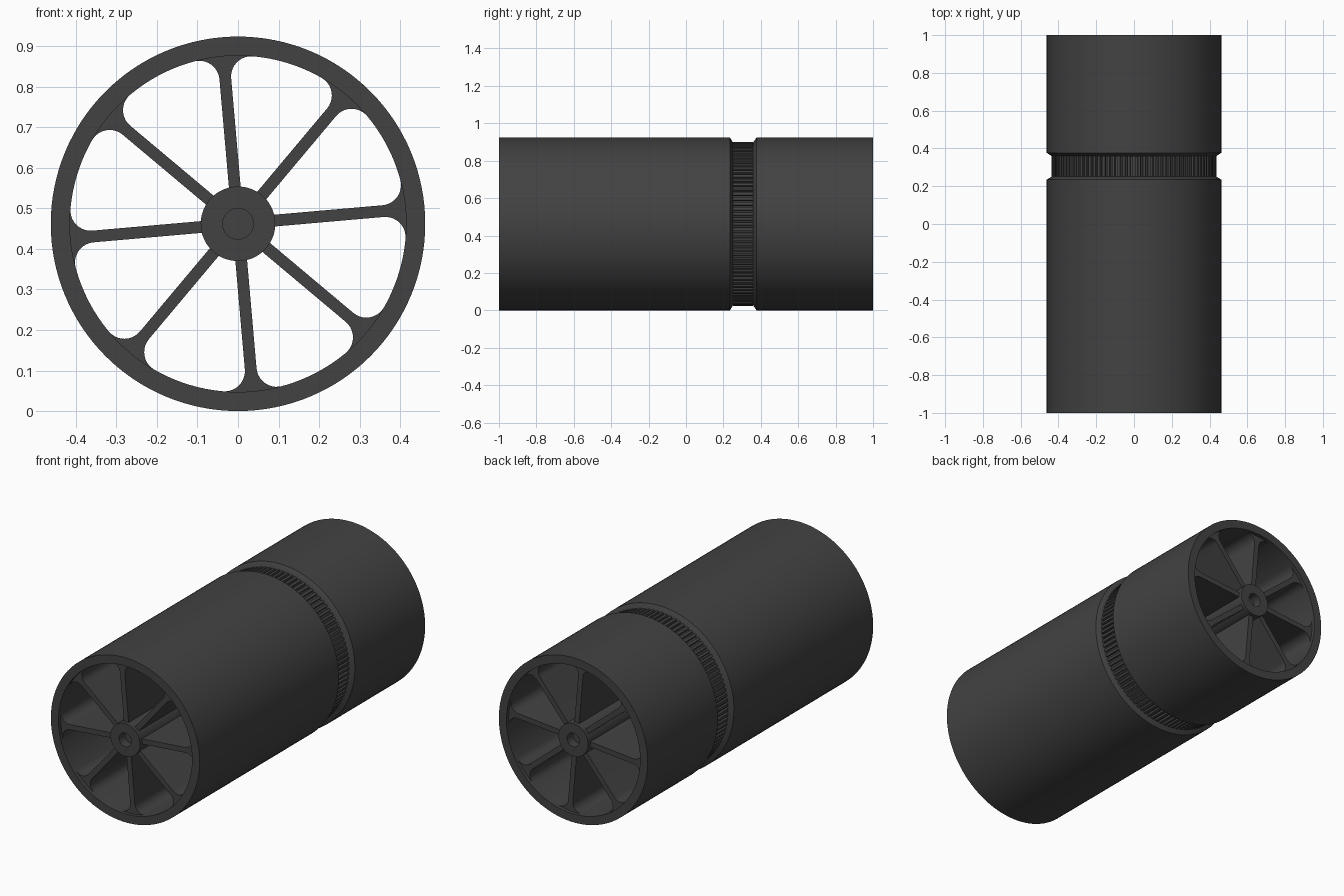
import bpy, bmesh, math
from mathutils import Matrix, Vector

if "Cube" in bpy.data.objects:
    bpy.data.objects.remove(bpy.data.objects["Cube"])

R, RIM, HUB, BORE = 0.462, 0.415, 0.092, 0.038
CENTRE = Vector((0, 0, R))

dark = bpy.data.materials.new("dark grey")
dark.diffuse_color = (0.055, 0.055, 0.055, 1)
dark.use_nodes = True
dark.node_tree.nodes["Principled BSDF"].inputs["Base Color"].default_value = dark.diffuse_color


def finish(name, bm, smooth=True):
    """Turn a bmesh around the y axis into a finished object at axle height."""
    bmesh.ops.recalc_face_normals(bm, faces=bm.faces)
    bmesh.ops.translate(bm, verts=bm.verts, vec=CENTRE)
    me = bpy.data.meshes.new(name)
    bm.to_mesh(me)
    bm.free()
    me.materials.append(dark)
    ob = bpy.data.objects.new(name, me)
    bpy.context.collection.objects.link(ob)
    if smooth:
        bpy.ops.object.select_all(action='DESELECT')
        ob.select_set(True)
        bpy.context.view_layer.objects.active = ob
        bpy.ops.object.shade_smooth_by_angle(angle=math.radians(30))
    return ob


def lathe(name, profile, steps, closed):
    """Spin (y, radius) points about the y axis."""
    bm = bmesh.new()
    vs = [bm.verts.new((r, y, 0)) for y, r in profile]
    pairs = list(zip(vs, vs[1:])) + ([(vs[-1], vs[0])] if closed else [])
    edges = [bm.edges.new(p) for p in pairs]
    bmesh.ops.spin(bm, geom=vs + edges, cent=(0, 0, 0), axis=(0, 1, 0),
                   angle=2 * math.pi, steps=steps, use_merge=False)
    bmesh.ops.remove_doubles(bm, verts=bm.verts, dist=1e-5)
    return finish(name, bm)


def prism(bm, outline, y0, y1, angle):
    """Extrude an (x, z) outline along y, turned about the axle."""
    rot = Matrix.Rotation(-angle, 3, 'Y')
    rings = [[bm.verts.new(rot @ Vector((u, y, v))) for u, v in outline] for y in (y0, y1)]
    n = len(outline)
    bm.faces.new(rings[0])
    bm.faces.new(rings[1][::-1])
    for i in range(n):
        j = (i + 1) % n
        bm.faces.new((rings[0][i], rings[1][i], rings[1][j], rings[0][j]))


# Outer drum with a chamfered belt groove
lathe("drum_shell", [(-1, RIM), (-1, R), (0.235, R), (0.25, 0.437), (0.252, 0.426),
                     (0.358, 0.426), (0.36, 0.437), (0.377, R), (1, R), (1, RIM)], 128, True)

# Hub with a blind bore at each end
lathe("hub", [(-0.95, 0), (-0.95, BORE), (-1, BORE), (-1, HUB),
              (1, HUB), (1, BORE), (0.95, BORE), (0.95, 0)], 64, False)

# Full-length spokes, flaring into the rim with fillets
W, F = 0.0145, 0.05
cu, cv = math.sqrt((RIM - F) ** 2 - (W + F) ** 2), W + F
end = math.atan2(cv, cu)
side = [(HUB - 0.01, W)]
for i in range(11):
    a = -math.pi / 2 + (end + math.pi / 2) * i / 10
    side.append((cu + F * math.cos(a), cv + F * math.sin(a)))
side.append((0.425 * math.cos(end), 0.425 * math.sin(end)))
side += [(0.425 * math.cos(end * t), 0.425 * math.sin(end * t)) for t in (0.5,)]
outline = side + [(u, -v) for u, v in reversed(side)]
bm = bmesh.new()
for k in range(8):
    prism(bm, outline, -0.98, 0.98, math.radians(5 + 45 * k))
finish("spokes", bm)

# Belt teeth around the groove floor
TEETH = 100
step = 2 * math.pi / TEETH
tooth = [(r * math.cos(a * step), r * math.sin(a * step))
         for r, a in ((0.424, -0.36), (0.438, -0.26), (0.438, 0.26), (0.424, 0.36))]
bm = bmesh.new()
for k in range(TEETH):
    prism(bm, tooth, 0.251, 0.359, k * step)
finish("belt_teeth", bm, smooth=False)
